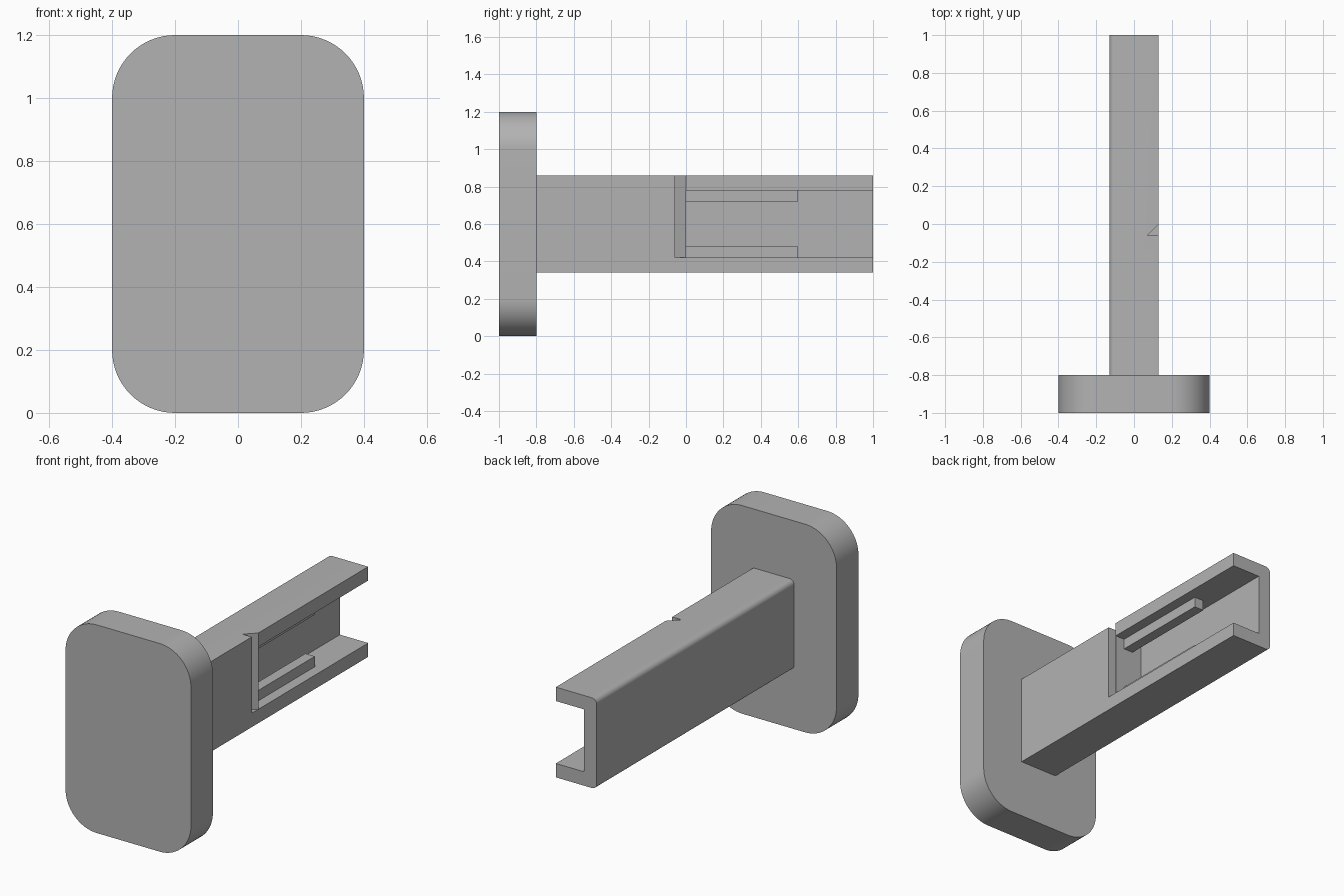
import bpy
import math

cube = bpy.data.objects.get("Cube")
if cube:
    bpy.data.objects.remove(cube, do_unlink=True)

grey = bpy.data.materials.new("plain grey")
grey.use_nodes = True
COLOUR = (0.45, 0.45, 0.45, 1)
grey.diffuse_color = COLOUR
grey.node_tree.nodes["Principled BSDF"].inputs["Base Color"].default_value = COLOUR


def prism(name, profile, low, high, axis):
    """Extrude a 2D outline: (x, z) along y, or (x, y) along z."""
    def place(p, t):
        return (p[0], t, p[1]) if axis == "y" else (p[0], p[1], t)
    n = len(profile)
    verts = [place(p, t) for t in (low, high) for p in profile]
    faces = [list(range(n)), list(range(2 * n - 1, n - 1, -1))]
    faces += [[i, i + n, (i + 1) % n + n, (i + 1) % n] for i in range(n)]
    if axis == "z":
        faces = [f[::-1] for f in faces]
    mesh = bpy.data.meshes.new(name)
    mesh.from_pydata(verts, [], faces)
    mesh.materials.append(grey)
    obj = bpy.data.objects.new(name, mesh)
    bpy.context.collection.objects.link(obj)
    return obj


def rounded(x0, x1, z0, z1, radii, steps=12):
    """Counter-clockwise rectangle; radii start at the lower right corner."""
    corners = [(x1, z0, -1, 1), (x1, z1, -1, -1), (x0, z1, 1, -1), (x0, z0, 1, 1)]
    points = []
    for k, ((x, z, sx, sz), r) in enumerate(zip(corners, radii)):
        if r == 0:
            points.append((x, z))
            continue
        for i in range(steps + 1):
            a = math.radians(90 * (k - 1 + i / steps))
            points.append((x + sx * r + r * math.cos(a), z + sz * r + r * math.sin(a)))
    return points


def box(name, x0, x1, y0, y1, z0, z1):
    return prism(name, [(x0, z0), (x1, z0), (x1, z1), (x0, z1)], y0, y1, "y")


def smooth(obj):
    bpy.ops.object.select_all(action="DESELECT")
    obj.select_set(True)
    bpy.context.view_layer.objects.active = obj
    bpy.ops.object.shade_smooth_by_angle(angle=math.radians(30))


# End plate with large round corners
plate = prism("end_plate", rounded(-0.4, 0.4, 0, 1.2, [0.2] * 4, 16), -1, -0.8, "y")
smooth(plate)

# Arm, rounded along its closed side only
arm = prism("arm", rounded(-0.13, 0.13, 0.34, 0.86, [0, 0, 0.03, 0.03]), -0.8, 1, "y")
smooth(arm)

# Open channel in the outer half, and the wedge notch beside it
pocket = box("pocket_cutter", -0.05, 0.2, 0, 1.1, 0.42, 0.78)
notch = prism("notch_cutter", [(0.07, -0.06), (0.15, -0.06), (0.15, 0.019), (0.13, -0.001)],
              0.42, 0.95, "z")
for cutter in (pocket, notch):
    cutter.hide_render = True
    cutter.hide_viewport = True
    cut = arm.modifiers.new(cutter.name, "BOOLEAN")
    cut.operation = "DIFFERENCE"
    cut.solver = "EXACT"
    cut.object = cutter

# Guide rails inside the channel
box("lower_rail", 0.01, 0.07, -0.004, 0.6, 0.416, 0.48)
box("upper_rail", 0.01, 0.07, -0.004, 0.6, 0.72, 0.784)
